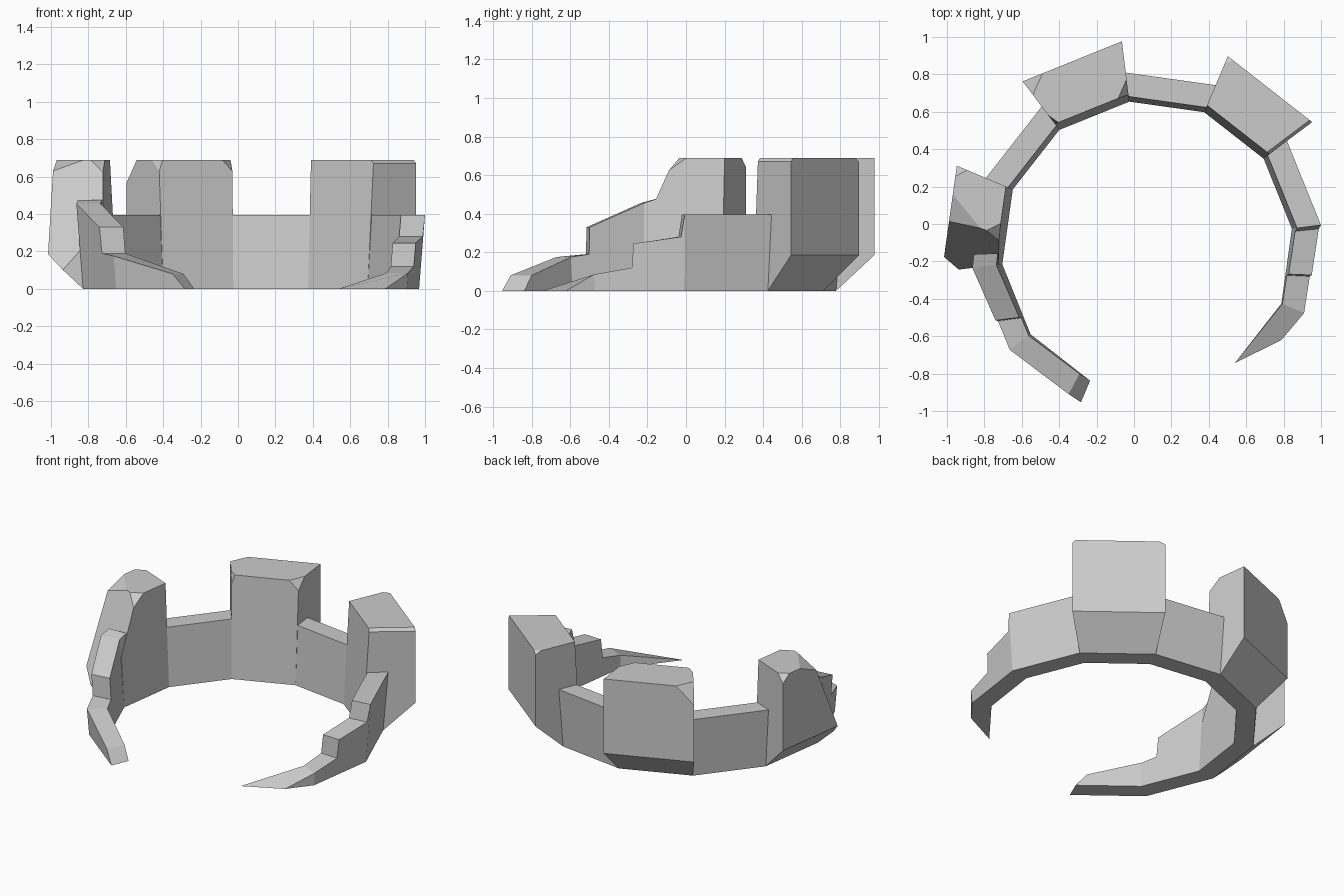
import bpy, bmesh, math
from mathutils import Vector

if "Cube" in bpy.data.objects:
    bpy.data.objects.remove(bpy.data.objects["Cube"])

CX, CY = 0.07, -0.12            # ring centre
TOP = 0.69                      # merlon height


def ring(k, r, z):
    """Point on a 12-sided ring; k counts corners, fractions run along a side."""
    def corner(i):
        a = math.radians(7 + 30 * i)
        return Vector((CX + r * math.cos(a), CY + r * math.sin(a), z))
    i = math.floor(k)
    return corner(i).lerp(corner(i + 1), k - i)


def finish(bm, name):
    bmesh.ops.remove_doubles(bm, verts=bm.verts, dist=0.0005)
    bmesh.ops.recalc_face_normals(bm, faces=bm.faces)
    me = bpy.data.meshes.new(name)
    bm.to_mesh(me)
    bm.free()
    ob = bpy.data.objects.new(name, me)
    bpy.context.collection.objects.link(ob)
    return ob


def loft(sections):
    bm = bmesh.new()
    rows = [[bm.verts.new(p) for p in s] for s in sections]
    n = len(rows[0])
    for a, b in zip(rows, rows[1:]):
        for i in range(n):
            j = (i + 1) % n
            bm.faces.new((a[i], a[j], b[j], b[i]))
    bm.faces.new(rows[0])
    bm.faces.new(rows[-1][::-1])
    bmesh.ops.remove_doubles(bm, verts=bm.verts, dist=0.0005)
    bmesh.ops.recalc_face_normals(bm, faces=bm.faces)
    return bm


def wall(name, stations):
    """Leaning wall; each station is (k inside, k outside, height)."""
    secs = []
    for ki, ko, z in stations:
        secs.append([ring(ki, 0.78, 0), ring(ki, 0.78 + 0.07 * z, z),
                     ring(ko, 0.905 + 0.08 * z, z), ring(ko, 0.905, 0)])
    return finish(loft(secs), name)


def slice_off(bm, a, b, c, away):
    """Remove everything on the 'away' side of the plane a, b, c."""
    n = (b - a).cross(c - a).normalized()
    if n.dot(away - a) < 0:
        n = -n
    res = bmesh.ops.bisect_plane(bm, geom=bm.verts[:] + bm.edges[:] + bm.faces[:],
                                 plane_co=a, plane_no=n, clear_outer=True)
    edges = [e for e in res['geom_cut'] if isinstance(e, bmesh.types.BMEdge)]
    bmesh.ops.holes_fill(bm, edges=[e for e in edges if e.is_boundary], sides=0)


def merlon(name, k, chips=(), cuts=()):
    """Tall block with an overhanging foot; chips are (k, r, side, radial, along, down)."""
    prof = [(0.78, 0), (0.82, TOP), (1.105, TOP), (1.105, 0.185), (0.905, 0)]
    bm = loft([[ring(q, r, z) for r, z in prof] for q in (k, k + 1)])
    for a, b, c, away in cuts:
        slice_off(bm, Vector(a), Vector(b), Vector(c), Vector(away))
    for q, r, dk, dr, dz in chips:
        slice_off(bm, ring(q + dk, r, TOP), ring(q, r + dr, TOP),
                  ring(q, r, TOP - dz), ring(q, r, TOP))
    return finish(bm, name)


# low wall runs, the two outer ones broken down in steps
wall("right_broken_wall", [(-2, -1.4, 0), (-1, -1, 0.085), (-0.62, -0.58, 0.12),
                           (-0.60, -0.56, 0.245), (-0.04, -0.04, 0.28),
                           (0, 0, 0.395), (1, 1, 0.395)])
wall("back_low_wall", [(2, 2, 0.395), (3, 3, 0.395)])
wall("left_low_wall", [(4, 4, 0.395), (5, 5, 0.395)])
wall("left_broken_wall", [(5.85, 5.85, 0.475), (6, 6, 0.455), (6.73, 6.63, 0.33),
                          (6.75, 6.65, 0.19), (7, 7, 0.175), (7.83, 7.83, 0.08),
                          (8, 8, 0)])

# merlons with chipped corners
merlon("right_merlon", 1, chips=[(2, 1.105, -0.06, -0.04, 0.02)],
       cuts=[(ring(1.04, 0.82, TOP), ring(1.03, 1.105, TOP), ring(1, 1.0, TOP - 0.02),
              ring(1, 0.95, TOP))])
merlon("back_merlon", 3, chips=[(3, 0.82, 0.14, 0.08, 0.06), (4, 0.82, -0.05, 0.06, 0.06),
                                (4, 1.105, -0.2, -0.09, 0.12)])
merlon("left_merlon", 5, chips=[(5, 1.105, 0.1, -0.06, 0.05)],
       cuts=[((-1, -0.18, 0.19), (-0.715, -0.17, 0.45), (-0.72, -0.06, TOP), (-0.85, -0.5, TOP)),
             ((-0.84, 0.0, TOP), (-0.97, 0.16, TOP), (-1.0, 0.0, 0.62), (-1.0, 0.0, TOP)),
             ((-0.78, -0.03, TOP), (-0.72, 0.0, TOP), (-0.72, -0.08, 0.63), (-0.70, -0.08, TOP))])
